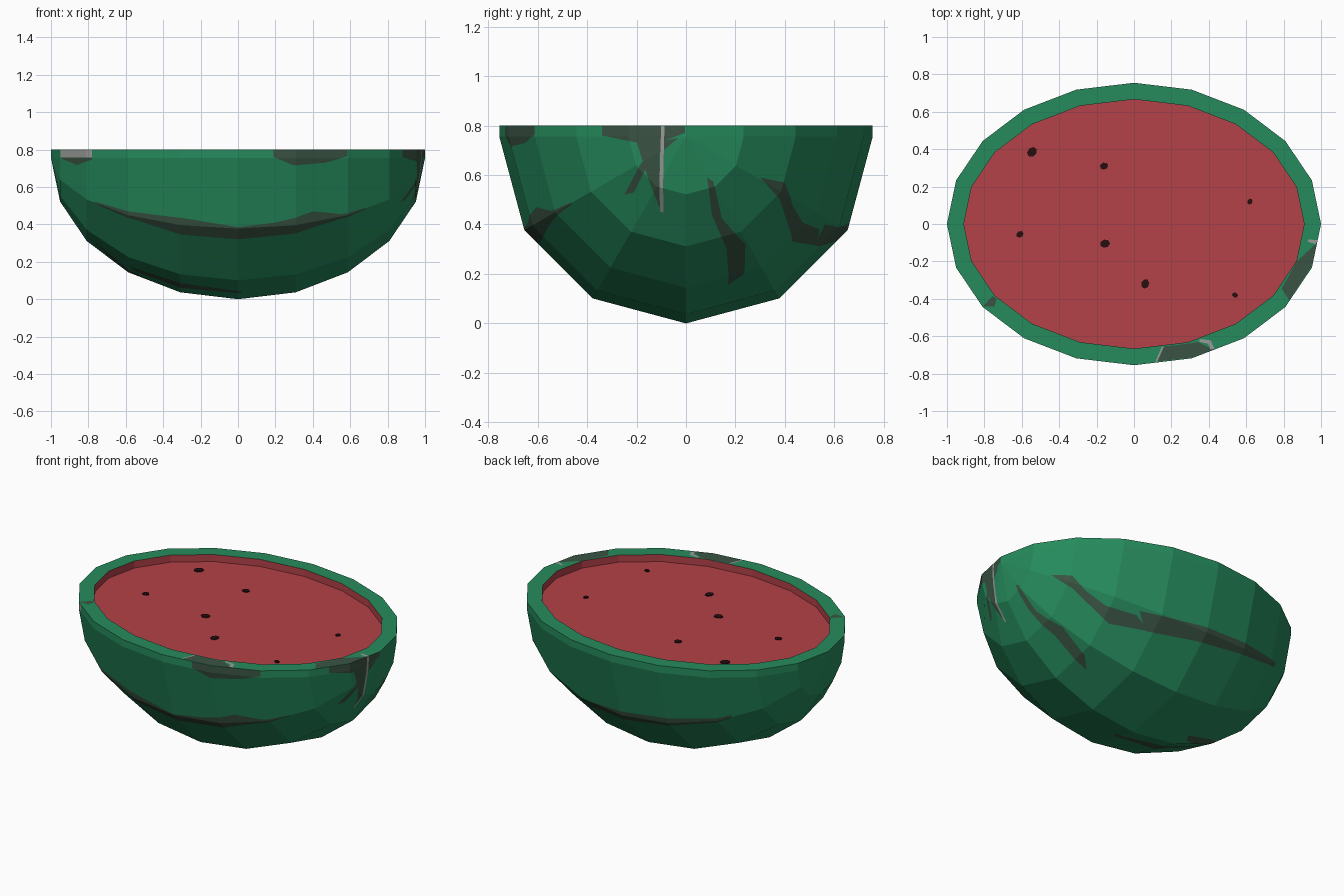
import bpy, bmesh, math, random
from mathutils import Vector, Matrix
from mathutils.bvhtree import BVHTree

if "Cube" in bpy.data.objects:
    bpy.data.objects.remove(bpy.data.objects["Cube"])

random.seed(4)
R = 0.755          # half width and depth of the melon
LIP = 0.045        # straight lip above the half shell
CENTRE = Vector((0, 0, R))


def material(name, rgb):
    m = bpy.data.materials.new(name)
    m.diffuse_color = (*rgb, 1)
    m.use_nodes = True
    m.node_tree.nodes["Principled BSDF"].inputs["Base Color"].default_value = m.diffuse_color
    return m


GREEN = material("rind green", (0.019, 0.258, 0.109))
DARK = material("stripe dark green", (0.042, 0.087, 0.056))
GREY = material("pale grey", (0.32, 0.33, 0.32))
RED = material("flesh red", (0.456, 0.054, 0.065))
BLACK = material("seed black", (0.02, 0.004, 0.005))


def finish(bm, name, mats):
    me = bpy.data.meshes.new(name)
    bm.to_mesh(me)
    bm.free()
    for m in mats:
        me.materials.append(m)
    ob = bpy.data.objects.new(name, me)
    bpy.context.collection.objects.link(ob)
    return ob


# Rind: lower half of a low-poly ellipsoid with its poles on x, plus a lip
bm = bmesh.new()
bmesh.ops.create_uvsphere(bm, u_segments=12, v_segments=10, radius=1,
                          matrix=Matrix.Rotation(math.pi / 2, 4, 'Y'))
bmesh.ops.delete(bm, geom=[v for v in bm.verts if v.co.z > 0.001], context='VERTS')
for v in bm.verts:
    v.co = Vector((v.co.x, v.co.y * R, v.co.z * R)) + CENTRE
border = [e for e in bm.edges if e.is_boundary]
ext = bmesh.ops.extrude_edge_only(bm, edges=border)["geom"]
for v in ext:
    if isinstance(v, bmesh.types.BMVert):
        v.co.z += LIP
top_edges = [e for e in ext if isinstance(e, bmesh.types.BMEdge)
             and all(v.co.z > R + LIP - 0.001 for v in e.verts)]
cap = bmesh.ops.contextual_create(bm, geom=top_edges)["faces"][0]
bmesh.ops.recalc_face_normals(bm, faces=bm.faces[:])
bmesh.ops.inset_region(bm, faces=[cap], thickness=0.088, use_even_offset=True)
loop = [v.co.copy() for v in cap.verts]
if cap.normal.z < 0:
    loop.reverse()
bmesh.ops.delete(bm, geom=[cap], context='FACES')

# Painted patches: cut into the rind. Each row holds the two edge points of a
# stripe, read in one view and cast onto the shell.
tree = BVHTree.FromBMesh(bm)
VIEWS = {
    "front": lambda a, b: (Vector((a, -5, b)), Vector((0, 1, 0))),
    "back": lambda a, b: (Vector((a, 5, b)), Vector((0, -1, 0))),
    "right": lambda a, b: (Vector((5, a, b)), Vector((-1, 0, 0))),
    "top": lambda a, b: (Vector((a, b, 5)), Vector((0, 0, -1))),
    "bottom": lambda a, b: (Vector((a, b, -5)), Vector((0, 0, 1))),
}


def cast(view, p):
    return tree.ray_cast(*VIEWS[view](*p))[0]


def cut_triangle(tri, index):
    """Cut the cone from the centre through a triangle and colour the inside."""
    mid = sum(tri, Vector()) / 3 - CENTRE
    planes = []
    for i in range(3):
        n = (tri[i] - CENTRE).cross(tri[(i + 1) % 3] - CENTRE)
        if n.length < 1e-7:
            return
        n.normalize()
        planes.append(n if n.dot(mid) > 0 else -n)

    def inside(k):
        return [f for f in bm.faces if all(
            n.dot(f.calc_center_median() - CENTRE) > 0 for n in planes[:k])]

    for k, n in enumerate(planes):
        faces = inside(k)
        edges = {e for f in faces for e in f.edges}
        verts = {v for f in faces for v in f.verts}
        bmesh.ops.bisect_plane(bm, geom=faces + list(edges) + list(verts),
                               dist=1e-5, plane_co=CENTRE, plane_no=n)
    for f in inside(3):
        f.material_index = index


def stripe(view, rows, index=1):
    pts = [(cast(view, a), cast(view, b)) for a, b in rows]
    for (a, b), (c, d) in zip(pts, pts[1:]):
        for tri in ((a, b, c), (b, c, d)):
            if all(p is not None for p in tri):
                cut_triangle(tri, index)


T = R + LIP - 0.001
# long stripe on the front
stripe("front", [((-.77, .523), (-.74, .50)), ((-.55, .465), (-.55, .425)),
                 ((-.3, .435), (-.3, .345)), ((0, .385), (0, .32)),
                 ((.2, .41), (.3, .35)), ((.4, .47), (.42, .39)),
                 ((.55, .455), (.55, .43)), ((.69, .49), (.68, .48))])
# underside stripes
stripe("front", [((-.58, .175), (-.56, .155)), ((-.3, .085), (-.3, .06)),
                 ((.02, .045), (.02, .035))])
stripe("bottom", [((-.34, .08), (-.37, .03)), ((-.55, .04), (-.55, -.04)),
                  ((-.76, -.08), (-.76, -.11))])
# stripes on the right end, one running on around the back
stripe("right", [((.085, .59), (.11, .575)), ((.105, .44), (.145, .425)),
                 ((.165, .3), (.24, .32)), ((.17, .155), (.235, .20))])
stripe("right", [((.30, .59), (.40, .57)), ((.38, .5), (.43, .48)),
                 ((.43, .33), (.47, .41)), ((.53, .315), (.54, .38))])
stripe("back", [((.43, .40), (.35, .315)), ((.03, .405), (.03, .33)),
                ((-.3, .43), (-.3, .37)), ((-.66, .49), (-.65, .465))])
# patches hanging from the rim
stripe("right", [((-.34, T), (-.34, .76)), ((-.2, T), (-.2, .732)),
                 ((-.11, T), (-.11, .73)), ((-.005, T), (-.005, .77))])
stripe("right", [((-.11, .735), (-.03, .75)), ((-.18, .65), (-.15, .65)),
                 ((-.25, .52), (-.21, .53))])
stripe("front", [((.19, T), (.19, .76)), ((.3, T), (.3, .715)),
                 ((.47, T), (.47, .73)), ((.585, T), (.585, .765))])
stripe("front", [((-.95, T), (-.95, .757)), ((-.81, T), (-.81, .757)),
                 ((-.78, T), (-.78, .757))], 2)
stripe("front", [((-.945, .757), (-.94, .75)), ((-.86, .757), (-.86, .717)),
                 ((-.78, .757), (-.78, .745))])
# patches and pale edges on the flat rim
stripe("top", [((.16, -.655), (.125, -.734)), ((.3, -.638), (.308, -.714)),
               ((.34, -.63), (.425, -.672))])
stripe("top", [((.888, -.1), (.973, -.105)), ((.87, -.2), (.946, -.232)),
               ((.79, -.345), (.83, -.408))])
stripe("top", [((-.87, -.345), (-.874, -.35)), ((-.755, -.385), (-.808, -.44)),
               ((-.735, -.40), (-.745, -.44))])
stripe("top", [((.16, -.655), (.148, -.657)), ((.125, -.734), (.115, -.735))], 2)
stripe("top", [((.35, -.615), (.35, -.63)), ((.41, -.622), (.395, -.64)),
               ((.43, -.665), (.41, -.672))], 2)
stripe("top", [((.885, -.09), (.885, -.105)), ((.93, -.082), (.93, -.095)),
               ((.973, -.095), (.973, -.108))], 2)
finish(bm, "rind", [GREEN, DARK, GREY])

# Flesh: sunken floor with a short red wall up to the rim
bm = bmesh.new()
hi = [bm.verts.new(p) for p in loop]
lo = [bm.verts.new(p - Vector((0, 0, LIP))) for p in loop]
bm.faces.new(lo)
for i in range(len(loop)):
    j = (i + 1) % len(loop)
    bm.faces.new((lo[j], lo[i], hi[i], hi[j]))
finish(bm, "flesh", [RED])

# Seeds: thin irregular plates lying on the flesh
bm = bmesh.new()
for x, y, r in ((-.545, .385, .028), (-.16, .31, .022), (.62, .12, .016),
                (-.61, -.055, .02), (-.155, -.105, .026), (.06, -.32, .025),
                (.54, -.38, .016)):
    made = bmesh.ops.create_cone(
        bm, cap_ends=True, segments=7, radius1=r, radius2=r, depth=0.008,
        matrix=Matrix.Translation((x, y, R + 0.002))
        @ Matrix.Rotation(random.uniform(0, 3), 4, 'Z')
        @ Matrix.Diagonal((1.05, 0.85, 1, 1)))
finish(bm, "seeds", [BLACK])
